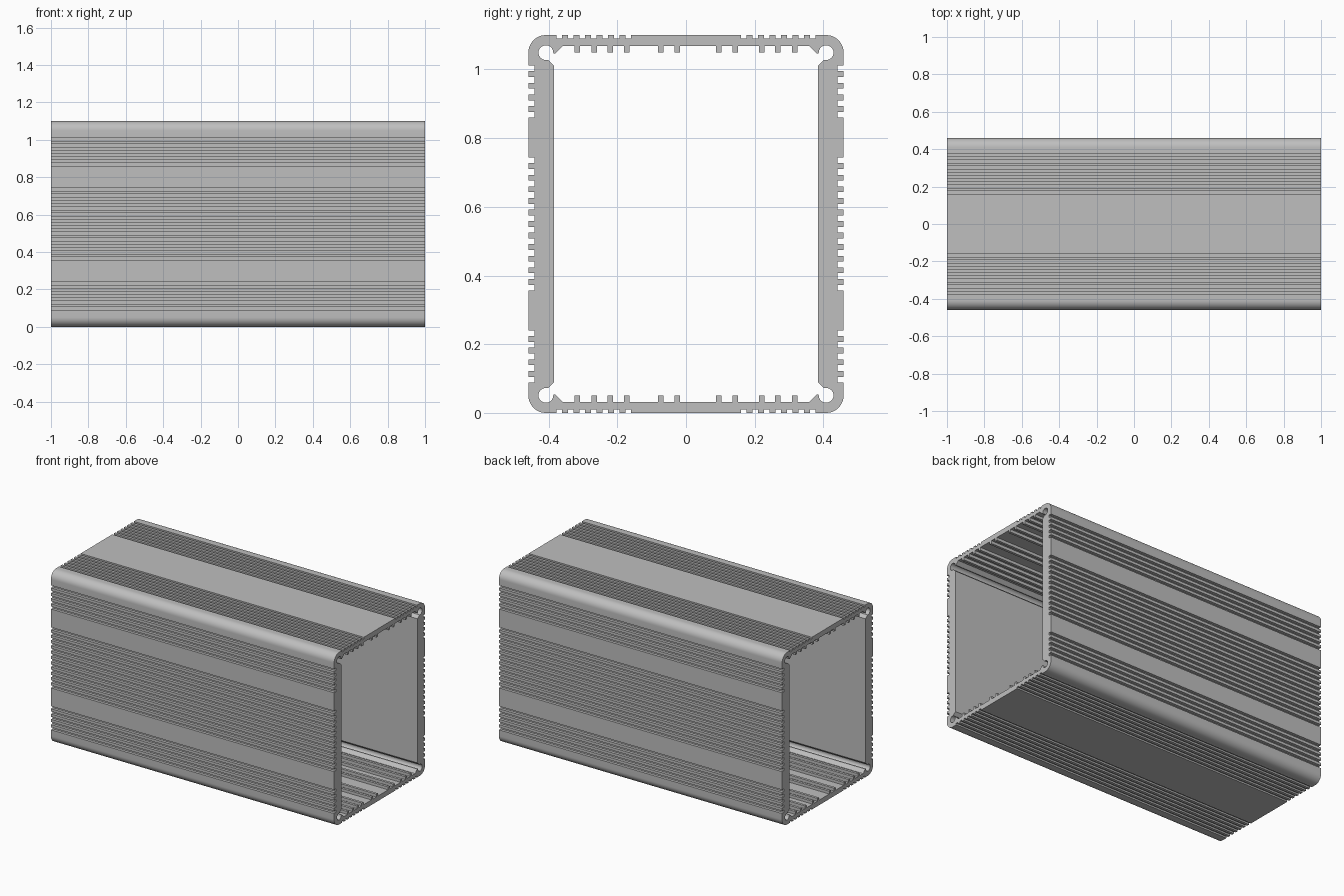
import bpy
import bmesh
from math import sin, cos, radians

cube = bpy.data.objects.get("Cube")
if cube:
    bpy.data.objects.remove(cube, do_unlink=True)

HALF_W, HALF_H, LENGTH = 0.459, 0.55, 2.0
CORNER = 0.051                      # outer corner radius, shared centre with screw channel
CY, CZ = HALF_W - CORNER, HALF_H - CORNER
PITCH, GROOVE = 0.0337, 0.0165      # fin spacing and groove width
SIDE_DEPTH, TOP_DEPTH = 0.0175, 0.01
WALL_Z = 0.518                      # inner face of top and bottom walls
RIBS = (0.316, 0.267, 0.22, 0.144, 0.095, -0.025, -0.074, -0.172, -0.22, -0.267, -0.316)
RIB_W, RIB_DEPTH = 0.016, 0.018


def arc(radius, start, end, steps):
    angles = [radians(start + (end - start) * i / steps) for i in range(steps + 1)]
    return [(CY + radius * cos(a), CZ + radius * sin(a)) for a in angles]


def notch(start, end, face, bottom):
    return [(start, face), (start, bottom), (end, bottom), (end, face)]


def flip(points, sy, sz):
    return [(y * sy, z * sz) for y, z in reversed(points)]


def outer_loop():
    # One quarter: side grooves, rounded corner, top grooves
    starts = [(PITCH - GROOVE) / 2 + k * PITCH for k in range(6)]
    starts += [0.31 + k * PITCH for k in range(5)]
    quarter = []
    for s in starts:
        cut = notch(s, s + GROOVE, HALF_W, HALF_W - SIDE_DEPTH)
        quarter += [(y, z) for z, y in cut]
    quarter += arc(CORNER, 0, 90, 12)
    for k in range(7):
        s = 0.377 - k * 0.0335
        quarter += notch(s, s - GROOVE, HALF_H, HALF_H - TOP_DEPTH)
    half = quarter + flip(quarter, -1, 1)
    return half + flip(half, 1, -1)


def inner_loop():
    # Corner: chamfered side wall, open screw channel and its lip
    corner = [(0.384, 0.46)] + arc(0.0215, -105, 160, 20)
    corner += [(0.386, 0.497), (0.38, 0.497), (0.359, WALL_Z)]
    half = list(corner)
    for r in RIBS:
        half += notch(r + RIB_W / 2, r - RIB_W / 2, WALL_Z, WALL_Z - RIB_DEPTH)
    half += flip(corner, -1, 1)
    return half + flip(half, 1, -1)


# Extruded housing
bm = bmesh.new()
edges = []
for loop in (outer_loop(), inner_loop()):
    verts = [bm.verts.new((-LENGTH / 2, y, z + HALF_H)) for y, z in loop]
    edges += [bm.edges.new((v, verts[(i + 1) % len(verts)])) for i, v in enumerate(verts)]
bmesh.ops.triangle_fill(bm, edges=edges, use_beauty=True, normal=(-1, 0, 0))
result = bmesh.ops.extrude_face_region(bm, geom=bm.faces[:], use_keep_orig=True)
moved = [g for g in result["geom"] if isinstance(g, bmesh.types.BMVert)]
bmesh.ops.translate(bm, verts=moved, vec=(LENGTH, 0, 0))
bmesh.ops.recalc_face_normals(bm, faces=bm.faces[:])

mesh = bpy.data.meshes.new("extruded_housing")
bm.to_mesh(mesh)
bm.free()
housing = bpy.data.objects.new("extruded_housing", mesh)
bpy.context.collection.objects.link(housing)

# Plain aluminium grey
grey = bpy.data.materials.new("aluminium_grey")
grey.use_nodes = True
colour = (0.52, 0.52, 0.52, 1)
grey.diffuse_color = colour
grey.node_tree.nodes["Principled BSDF"].inputs["Base Color"].default_value = colour
mesh.materials.append(grey)

# Smooth rounded corners, keep the fins crisp
bpy.ops.object.select_all(action="DESELECT")
housing.select_set(True)
bpy.context.view_layer.objects.active = housing
bpy.ops.object.shade_smooth_by_angle(angle=radians(30))
